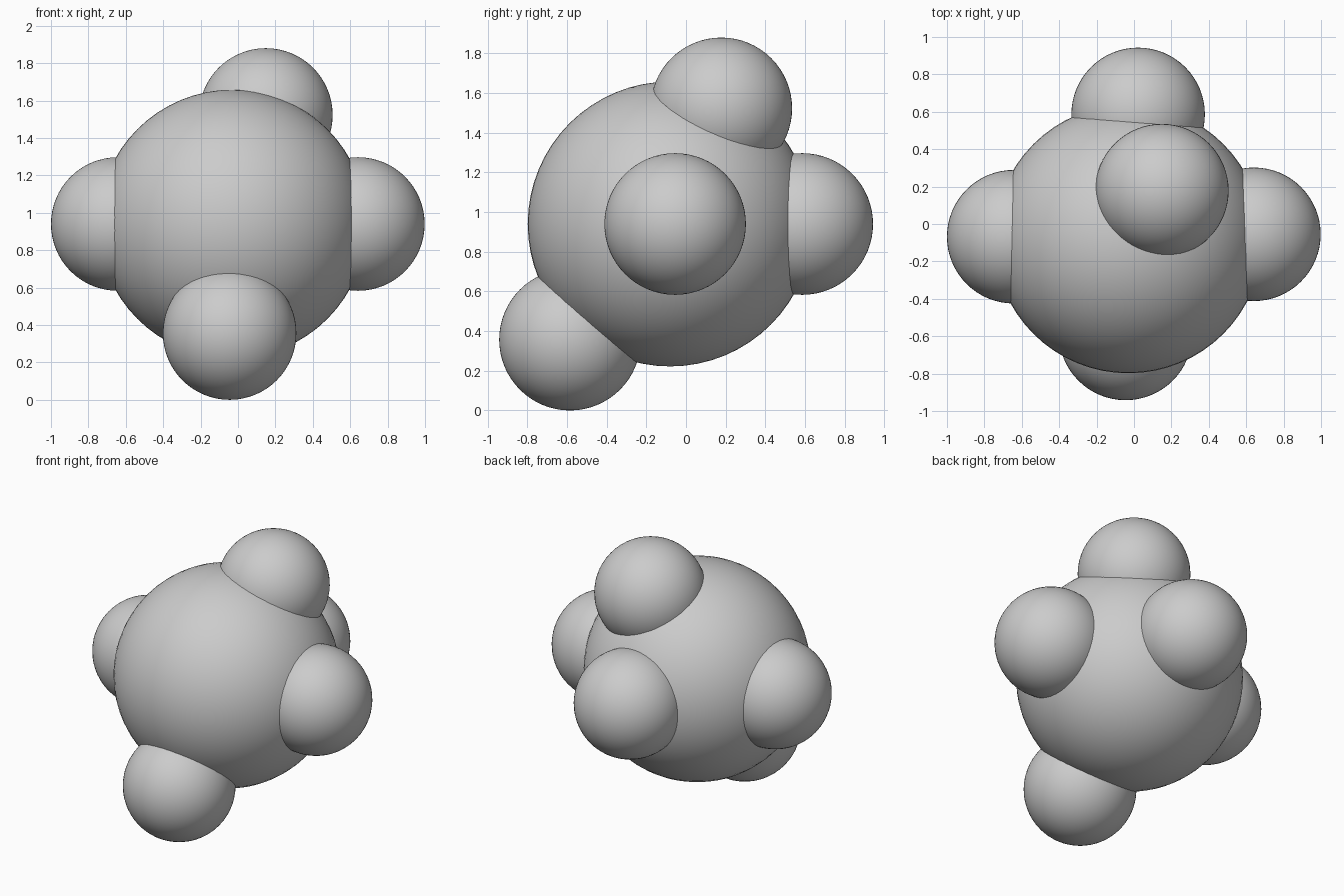
import bpy

cube = bpy.data.objects.get("Cube")
if cube:
    bpy.data.objects.remove(cube, do_unlink=True)

# Single plain grey for every part
GREY = (0.6, 0.6, 0.6, 1.0)
grey = bpy.data.materials.new("plain grey")
grey.use_nodes = True
grey.diffuse_color = GREY
grey.node_tree.nodes["Principled BSDF"].inputs["Base Color"].default_value = GREY


def ball(name, centre, radius):
    """Smooth shaded sphere."""
    bpy.ops.mesh.primitive_uv_sphere_add(segments=64, ring_count=32,
                                         radius=radius, location=centre)
    obj = bpy.context.object
    obj.name = name
    obj.data.materials.append(grey)
    bpy.ops.object.shade_smooth()
    return obj


# Large central ball
ball("central_ball", (-0.03, -0.08, 0.94), 0.718)

# Five equal smaller balls sunk into it
SMALL = 0.357
for name, centre in {
    "right_ball": (-0.643, -0.068, 0.94),
    "left_ball": (0.641, -0.055, 0.94),
    "back_ball": (0.022, 0.586, 0.94),
    "top_ball": (0.149, 0.178, 1.523),
    "lower_front_ball": (-0.045, -0.585, 0.357),
}.items():
    ball(name, centre, SMALL)
